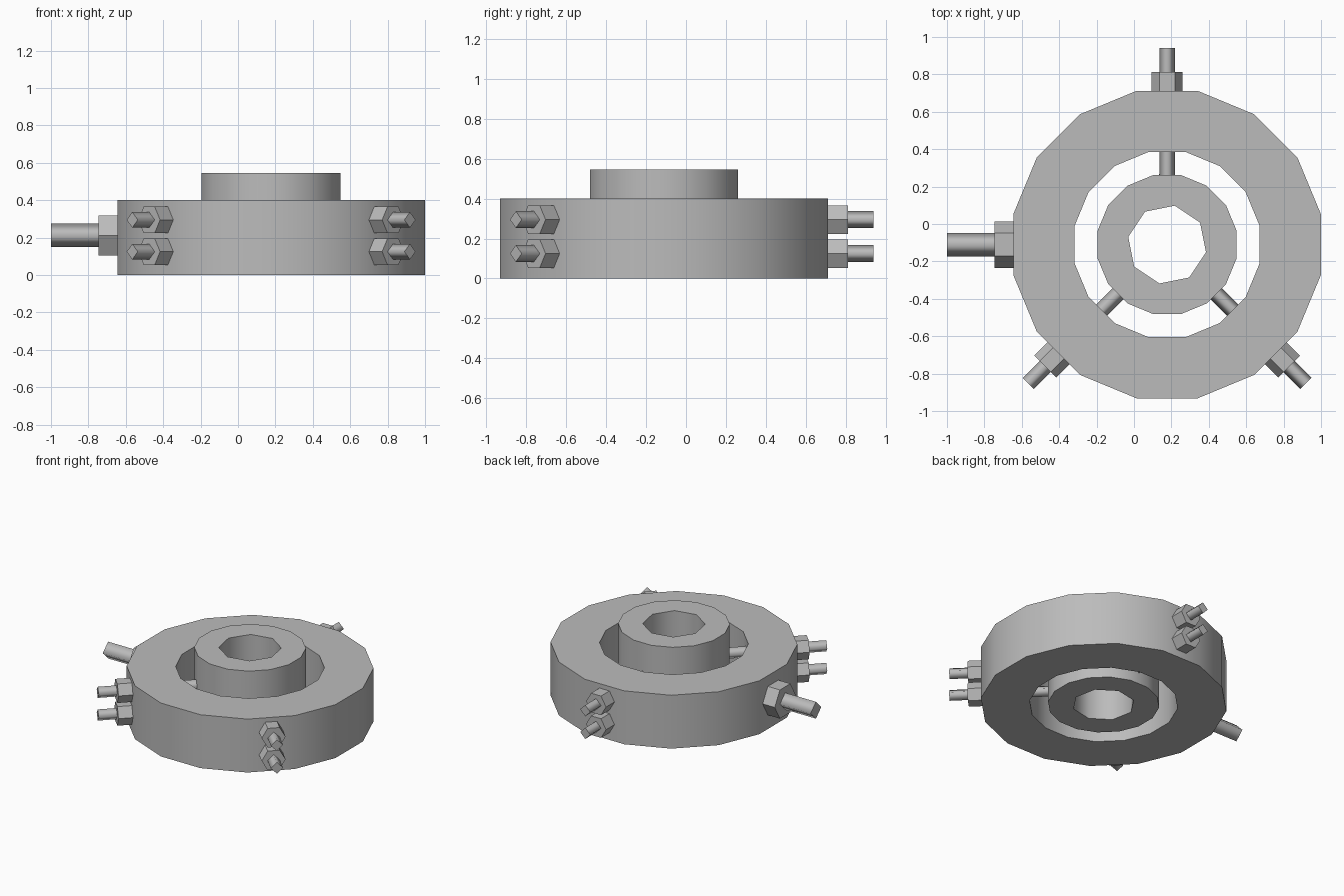
import bpy
import bmesh
from math import cos, sin, pi, radians
from mathutils import Matrix, Vector

cube = bpy.data.objects.get("Cube")
if cube:
    bpy.data.objects.remove(cube, do_unlink=True)

CENTRE = Vector((0.177, -0.11, 0))
STEEL = (0.5, 0.5, 0.5, 1)

steel = bpy.data.materials.new("steel grey")
steel.use_nodes = True
steel.diffuse_color = STEEL
steel.node_tree.nodes["Principled BSDF"].inputs["Base Color"].default_value = STEEL


def finish(name, bm, matrix):
    bmesh.ops.recalc_face_normals(bm, faces=bm.faces)
    mesh = bpy.data.meshes.new(name)
    bm.to_mesh(mesh)
    bm.free()
    mesh.materials.append(steel)
    obj = bpy.data.objects.new(name, mesh)
    obj.matrix_world = matrix
    bpy.context.collection.objects.link(obj)
    return obj


def circle(bm, radius, sides, z, phase):
    return [bm.verts.new((radius * cos(phase + 2 * pi * i / sides),
                          radius * sin(phase + 2 * pi * i / sides), z))
            for i in range(sides)]


def wall(bm, low, high):
    n = len(low)
    for i in range(n):
        j = (i + 1) % n
        bm.faces.new((low[i], low[j], high[j], high[i])).smooth = True


def collar(name, outer, inner, inner_sides, height):
    """Round block with a straight bore: smooth walls, flat ends."""
    phase = radians(11.25)
    bm = bmesh.new()
    for radius, sides, start in ((outer, 16, phase), (inner, inner_sides, -phase)):
        wall(bm, circle(bm, radius, sides, 0, start),
             circle(bm, radius, sides, height, start))
    for z in (0, height):
        rim = [e for e in bm.edges if all(abs(v.co.z - z) < 1e-5 for v in e.verts)]
        bmesh.ops.triangle_fill(bm, edges=rim, use_beauty=True)
    for f in bm.faces:
        f.smooth = len(f.verts) == 4
    return finish(name, bm, Matrix.Translation(CENTRE))


def bar(name, radius, sides, start, end, angle, z, smooth):
    """Solid prism lying along a spoke of the collar."""
    bm = bmesh.new()
    low = circle(bm, radius, sides, start, pi / 2)
    high = circle(bm, radius, sides, end, pi / 2)
    wall(bm, low, high)
    for f in bm.faces:
        f.smooth = smooth
    bm.faces.new(low)
    bm.faces.new(high)
    place = (Matrix.Translation(CENTRE + Vector((0, 0, z)))
             @ Matrix.Rotation(radians(angle), 4, 'Z')
             @ Matrix.Rotation(pi / 2, 4, 'Y'))
    return finish(name, bm, place)


# Outer ring and taller hub
collar("outer_ring", 0.838, 0.505, 16, 0.4)
collar("centre_hub", 0.379, 0.212, 8, 0.545)

# Three pairs of adjusting screws reaching in to the hub
for side, angle in (("back", 90), ("front_right", 225), ("front_left", 315)):
    for level, z in (("lower", 0.125), ("upper", 0.295)):
        bar(f"{side}_{level}_screw", 0.042, 4, 0.355, 1.05, angle, z, True)
        bar(f"{side}_{level}_nut", 0.0825, 6, 0.81, 0.922, angle, z, False)

# Large side bolt
bar("side_bolt", 0.063, 4, 0.7, 1.177, 180, 0.212, True)
bar("side_nut", 0.124, 6, 0.81, 0.922, 180, 0.212, False)
